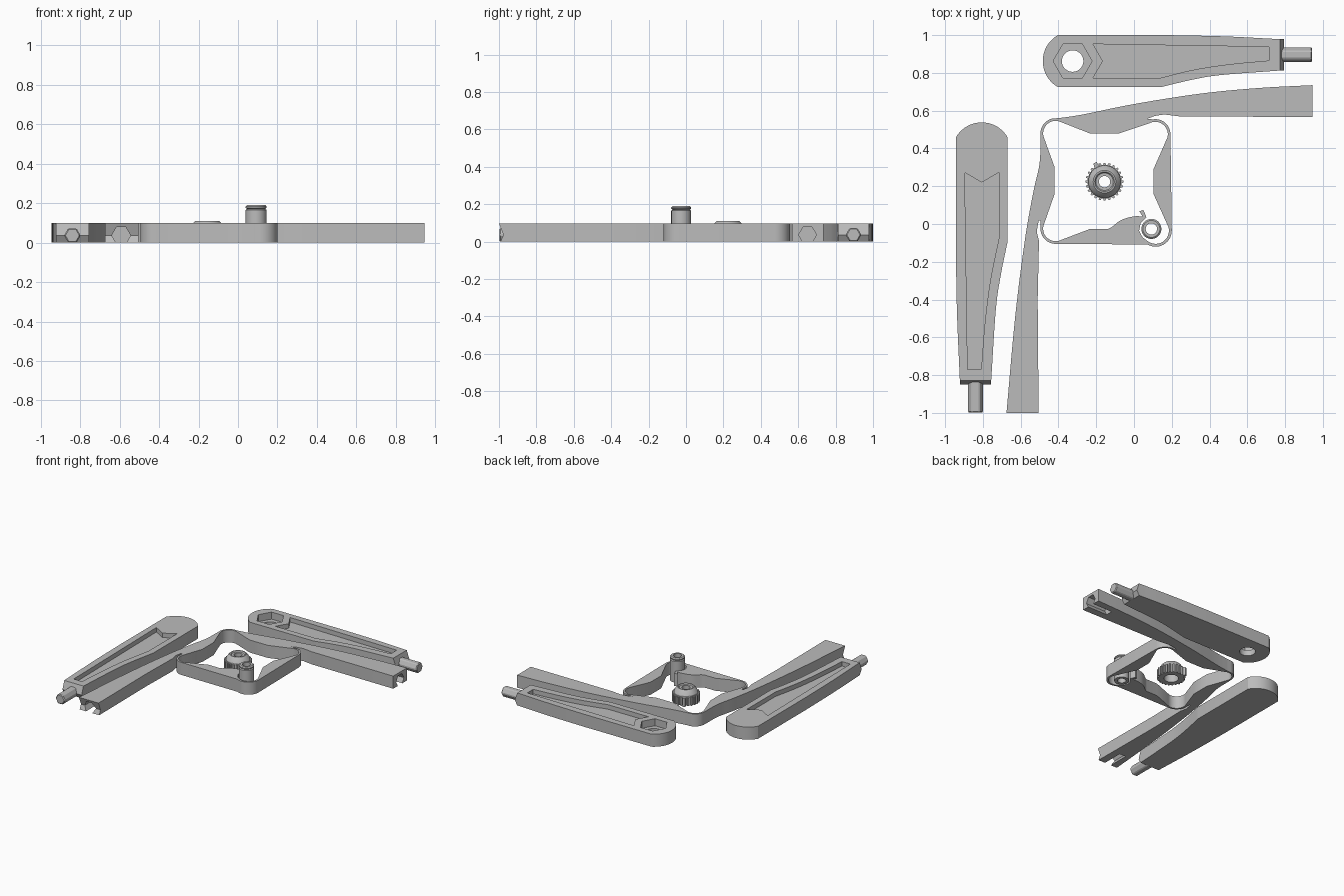
import bpy, bmesh
from math import sin, cos, pi, radians
from mathutils import Matrix, Vector

if "Cube" in bpy.data.objects:
    bpy.data.objects.remove(bpy.data.objects["Cube"])

H = 0.098          # plate thickness
PEG_Z = 0.036      # height of the hexagonal joint axis

grey = bpy.data.materials.new("plain grey")
grey.use_nodes = True
grey.diffuse_color = (0.5, 0.5, 0.5, 1)
grey.node_tree.nodes["Principled BSDF"].inputs["Base Color"].default_value = (0.5, 0.5, 0.5, 1)


def arc(cx, cy, r, a, b, n=14):
    steps = [radians(a + (b - a) * i / n) for i in range(n + 1)]
    return [(cx + r * cos(t), cy + r * sin(t)) for t in steps]


def spline(pts, n=6):
    """Smooth curve through the points."""
    p = [Vector(q) for q in pts]
    p = [2 * p[0] - p[1]] + p + [2 * p[-1] - p[-2]]
    out = []
    for a, b, c, d in zip(p, p[1:], p[2:], p[3:]):
        for i in range(n):
            t = i / n
            out.append(tuple(b + (c - a) * t / 2 + (2 * a - 5 * b + 4 * c - d) * t * t / 2
                             + (3 * b - a - 3 * c + d) * t ** 3 / 2))
    return out + [tuple(pts[-1])]


def finish(name, bm, matrix=None):
    if matrix:
        bm.transform(matrix)
    bmesh.ops.recalc_face_normals(bm, faces=bm.faces)
    mesh = bpy.data.meshes.new(name)
    bm.to_mesh(mesh)
    bm.free()
    mesh.materials.append(grey)
    ob = bpy.data.objects.new(name, mesh)
    bpy.context.collection.objects.link(ob)
    return ob


def prism(name, pts, z0, z1, matrix=None):
    """Extrude a flat outline from z0 to z1."""
    bm = bmesh.new()
    face = bm.faces.new([bm.verts.new((x, y, z0)) for x, y in pts])
    top = bmesh.ops.extrude_face_region(bm, geom=[face])["geom"]
    bmesh.ops.translate(bm, vec=(0, 0, z1 - z0),
                        verts=[v for v in top if isinstance(v, bmesh.types.BMVert)])
    return finish(name, bm, matrix)


def lathe(name, profile, x, y, n=40):
    """Turn a closed (radius, height) profile around a vertical axis."""
    bm = bmesh.new()
    rings = [[bm.verts.new((x + r * cos(2 * pi * i / n), y + r * sin(2 * pi * i / n), z))
              for r, z in profile] for i in range(n)]
    m = len(profile)
    for i in range(n):
        a, b = rings[i], rings[(i + 1) % n]
        for j in range(m):
            k = (j + 1) % m
            bm.faces.new((a[j], b[j], b[k], a[k]))
    return finish(name, bm)


def modify(ob, other, operation="DIFFERENCE"):
    mod = ob.modifiers.new("cut", "BOOLEAN")
    mod.operation, mod.object, mod.solver = operation, other, "EXACT"
    bpy.context.view_layer.objects.active = ob
    bpy.ops.object.modifier_apply(modifier=mod.name)
    bpy.data.objects.remove(other)


def smooth(ob):
    bpy.ops.object.select_all(action="DESELECT")
    ob.select_set(True)
    bpy.context.view_layer.objects.active = ob
    bpy.ops.object.shade_smooth_by_angle(angle=radians(30))


# Axis frames: lie an outline on its side
ALONG_U = Matrix(((0, 0, 1, 0), (1, 0, 0, 0), (0, 1, 0, 0), (0, 0, 0, 1)))   # (v, z) pushed along u
ACROSS_V = Matrix(((1, 0, 0, 0), (0, 0, 1, 0), (0, 1, 0, 0), (0, 0, 0, 1)))  # (u, z) pushed along v


def hexagon(x, y, r):
    return arc(x, y, r, 0, 300, 5)


def arm(name, length, place, hex_pocket):
    """Tapered arm: round end, sunken panel, ridged tip and hexagonal peg."""
    end, w, bend = length - 0.022, 0.1375, 0.47

    def taper(start, stop, steps):
        return spline([(start + (stop - start) * f, v) for f, v in steps])

    lower = taper(bend, end, [(0, -w), (0.25, -0.1), (0.5, -0.074), (1, -0.05)])
    upper = spline([(end, 0.116), ((end + 0.5) / 2, 0.131), (0.5, w)])
    body = prism(name, arc(0, 0, 0.158, 119.5, 240.5, 20) + lower + upper, 0, H, place)
    ridge = [(end - 0.02, 0), (end, 0), (length, PEG_Z), (end, H), (end - 0.02, H)]
    modify(body, prism("ridge", ridge, -0.05, 0.116, place @ ACROSS_V), "UNION")
    # sunken panel with a notched start
    stop = length - 0.08
    low = taper(0.46, stop, [(0, -0.09), (0.32, -0.045), (0.65, -0.016), (1, 0.003)])
    panel = [(0.108, -0.09)] + low + [(stop, 0.075), (0.108, 0.09), (0.16, 0)]
    modify(body, prism("panel", panel, H - 0.035, H + 0.1, place))
    # pivot end
    if hex_pocket:
        modify(body, prism("pocket", hexagon(0, 0, 0.103), H - 0.055, H + 0.1, place))
        modify(body, prism("bore", arc(0, 0, 0.057, 0, 348.75, 31), -0.1, H + 0.1, place))
    else:
        modify(body, prism("pocket", arc(0, 0, 0.09, 0, 352.5, 47), H - 0.055, H + 0.1, place))
    smooth(body)
    # peg with a slightly chamfered tip
    peg = prism(name + "_peg", hexagon(0.033, PEG_Z, 0.042), length - 0.03, length + 0.148,
                place @ ALONG_U)
    bevel = peg.modifiers.new("chamfer", "BEVEL")
    bevel.width, bevel.segments = 0.006, 1


right_place = Matrix.Translation((-0.325, 0.8625, 0))
front_place = Matrix.Translation((-0.806, 0.38, 0)) @ Matrix(
    ((0, -1, 0, 0), (-1, 0, 0, 0), (0, 0, 1, 0), (0, 0, 0, 1)))
arm("back_arm", 1.12, right_place, True)
arm("side_arm", 1.23, front_place, False)

# Spring frame with two long curved blades, drawn as one outline
back_blade = spline([(0.945, 0.735), (0.66, 0.72), (0.35, 0.69), (0, 0.635), (-0.27, 0.58), (-0.4, 0.56)])
side_blade = spline([(-0.495, 0.46), (-0.5, 0.32), (-0.535, 0.16), (-0.58, -0.1), (-0.63, -0.5), (-0.675, -1)])
outer = (back_blade + arc(-0.415, 0.48, 0.08, 95, 180) + side_blade
         + [(-0.505, -1), (-0.51, -0.4), (-0.503, -0.09), (-0.515, -0.04), (-0.505, 0.017), (-0.495, 0.02)]
         + arc(-0.415, -0.025, 0.08, 172, 270) + arc(0.115, -0.035, 0.085, 240, 360)
         + arc(0.113, 0.475, 0.08, 0, 100)
         + [(0.07, 0.557), (0.11, 0.572), (0.16, 0.58), (0.24, 0.57), (0.945, 0.566)])
# Opening: thin corner loops, thick sides, pointed catch beside the pin
inner = (arc(-0.415, 0.48, 0.066, 65, 195) + [(-0.42, 0.3), (-0.42, 0.16)]
         + arc(-0.415, -0.025, 0.066, 165, 295) + [(-0.235, -0.027), (-0.14, -0.027)]
         + spline([(-0.12, -0.018), (-0.066, 0.022), (0, 0.04), (0.045, 0.04)])
         + [(0.028, 0.068), (0.05, 0.074), (0.066, 0.035), (0.035, 0.005), (0.027, -0.035), (0.045, -0.07)]
         + arc(0.115, -0.035, 0.07, -125, 15) + [(0.103, 0.16), (0.103, 0.29)]
         + arc(0.113, 0.475, 0.066, -15, 115) + [(-0.077, 0.48), (-0.235, 0.48)])
frame = prism("spring_frame", outer, 0, H)
modify(frame, prism("opening", inner, -0.1, H + 0.1))

# Hexagonal sockets and V grooves in both blade tips
back_tip = Matrix.Translation((0.945, 0.65, 0))
side_tip = Matrix.Translation((-0.592, -1, 0)) @ front_place.to_3x3().to_4x4()
groove = [(0.02, -0.02), (-0.008, -0.02), (-0.008, 0), (-0.024, PEG_Z), (0, H), (0.02, H + 0.02)]
for place in (back_tip, side_tip):
    modify(frame, prism("groove", groove, -0.2, 0.2, place @ ACROSS_V))
    modify(frame, prism("socket", hexagon(0, PEG_Z, 0.048), -0.17, 0.1, place @ ALONG_U))
smooth(frame)

# Hollow pin with a groove near its top
smooth(lathe("pin", [(0.03, 0), (0.053, 0), (0.053, 0.165), (0.046, 0.17), (0.053, 0.176),
                     (0.053, 0.183), (0.045, 0.19), (0.03, 0.19)], 0.092, -0.026))

# Toothed knob with a pointer and a domed hollow cap
kx, ky, teeth = -0.156, 0.224, 24
gear = []
for i in range(teeth):
    a = 2 * pi * i / teeth
    for offset, r in ((-0.3, 0.09), (-0.2, 0.1), (0.2, 0.1), (0.3, 0.09)):
        t = a + offset * 2 * pi / teeth
        gear.append((kx + r * cos(t), ky + r * sin(t)))
knob = prism("knob_teeth", gear, 0, 0.065)
pointer = [(kx + r * cos(radians(a)), ky + r * sin(radians(a)))
           for r, a in ((0.08, 108), (0.113, 112), (0.113, 122), (0.08, 128))]
modify(knob, prism("pointer", pointer, 0, 0.065), "UNION")
modify(knob, prism("bore", arc(kx, ky, 0.052, 0, 348.75, 31), -0.1, 0.2))
smooth(lathe("knob_cap", [(0.052, 0.03), (0.086, 0.03), (0.086, 0.075), (0.072, 0.098), (0.06, 0.11),
                          (0.052, 0.11), (0.046, 0.102), (0.03, 0.102), (0.03, 0.06), (0.052, 0.06)], kx, ky))
